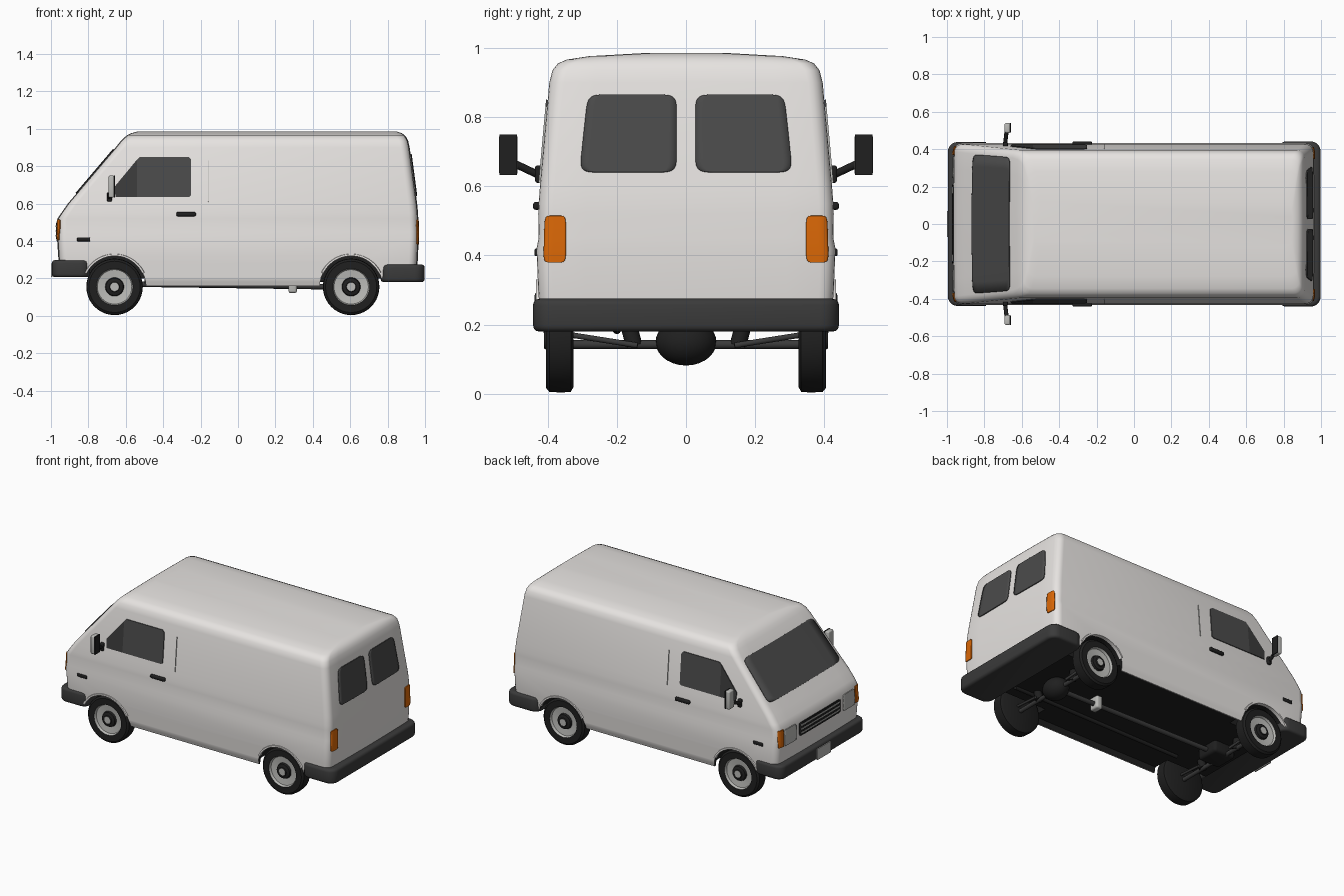
import bpy, bmesh, math
from mathutils import Vector, Matrix

cube = bpy.data.objects.get("Cube")
if cube:
    bpy.data.objects.remove(cube, do_unlink=True)


def material(name, r, g, b):
    m = bpy.data.materials.new(name)
    m.use_nodes = True
    m.diffuse_color = (r, g, b, 1)
    bsdf = next(n for n in m.node_tree.nodes if n.type == 'BSDF_PRINCIPLED')
    bsdf.inputs["Base Color"].default_value = (r, g, b, 1)
    return m


PAINT = material("off white paint", .80, .775, .755)
GLASS = material("dark glass", .07, .07, .07)
PLASTIC = material("bumper plastic", .043, .043, .043)
BLACK = material("black rubber", .014, .014, .014)
METAL = material("light metal", .50, .50, .48)
ORANGE = material("orange lens", .72, .14, .002)


def finish(bm, name, mats, smooth=True):
    bmesh.ops.recalc_face_normals(bm, faces=bm.faces)
    me = bpy.data.meshes.new(name)
    bm.to_mesh(me)
    bm.free()
    for m in mats:
        me.materials.append(m)
    ob = bpy.data.objects.new(name, me)
    bpy.context.collection.objects.link(ob)
    if smooth:
        shade(ob)
    return ob


def activate(ob):
    for o in bpy.context.selected_objects:
        o.select_set(False)
    ob.select_set(True)
    bpy.context.view_layer.objects.active = ob


def shade(ob):
    activate(ob)
    bpy.ops.object.shade_smooth_by_angle(angle=math.radians(32))


def box(name, lo, hi, mat, bevel=0.0, corner=0.0):
    """Box with optional rounded upright corners and softened edges."""
    lo, hi = Vector(lo), Vector(hi)
    bm = bmesh.new()
    size = Matrix.Diagonal([abs(c) for c in hi - lo]).to_4x4()
    bmesh.ops.create_cube(bm, size=1, matrix=Matrix.Translation((lo + hi) / 2) @ size)
    if corner:
        upright = [e for e in bm.edges if abs(e.verts[0].co.z - e.verts[1].co.z) > .01]
        bmesh.ops.bevel(bm, geom=upright, offset=corner, segments=5, profile=.5, affect='EDGES')
    if bevel:
        sharp = [e for e in bm.edges if e.calc_face_angle() > .5]
        bmesh.ops.bevel(bm, geom=sharp, offset=bevel, segments=3, profile=.5, affect='EDGES')
    return finish(bm, name, [mat])


def rod(name, a, b, r, mat, sides=16):
    a, b = Vector(a), Vector(b)
    turn = (b - a).to_track_quat('Z', 'Y').to_matrix().to_4x4()
    bm = bmesh.new()
    bmesh.ops.create_cone(bm, cap_ends=True, segments=sides, radius1=r, radius2=r,
                          depth=(b - a).length, matrix=Matrix.Translation((a + b) / 2) @ turn)
    return finish(bm, name, [mat])


# Body levels: height, nose x, tail x, half width
LEVELS = [(.16, -.94, .94, .405), (.20, -.95, .95, .42), (.30, -.96, .962, .427),
          (.42, -.968, .966, .432), (.45, -.968, .966, .426), (.52, -.965, .964, .427),
          (.55, -.945, .963, .426), (.60, -.91, .958, .422), (.90, -.655, .918, .395),
          (.935, -.627, .91, .386), (.955, -.607, .90, .37), (.966, -.592, .89, .345),
          (.976, -.572, .877, .28), (.985, -.54, .85, .12)]


def level(z):
    for a, b in zip(LEVELS, LEVELS[1:]):
        if z <= b[0]:
            t = (z - a[0]) / (b[0] - a[0])
            return [p + (q - p) * t for p, q in zip(a, b)]
    return LEVELS[-1]


CORNER = .042


def end_x(end, y, z):
    """Surface x of the slightly bowed, round-cornered nose (-1) or tail (1)."""
    _, nose, tail, hw = level(z)
    over = min(max(abs(y) - (hw - CORNER), 0), CORNER)
    back = .006 * (y / hw) ** 2 + CORNER - math.sqrt(CORNER ** 2 - over * over)
    return tail - back if end > 0 else nose + back


# Body shell: one round-cornered ring per level
bm = bmesh.new()
rings = []
for z, _, _, hw in LEVELS:
    inner = hw - CORNER
    corner = [inner + CORNER * math.sin(math.radians(a)) for a in (0, 18, 36, 54, 72, 90)]
    flat = [inner * i / 4 for i in range(-3, 4)]
    ys = [-y for y in reversed(corner)] + flat + corner
    pts = [(end_x(-1, y, z), y, z) for y in ys] + [(end_x(1, y, z), y, z) for y in reversed(ys)]
    rings.append([bm.verts.new(p) for p in pts])
for lo, hi in zip(rings, rings[1:]):
    n = len(lo)
    for i in range(n):
        bm.faces.new((lo[i], lo[(i + 1) % n], hi[(i + 1) % n], hi[i]))
bm.faces.new(rings[0])
bm.faces.new(rings[-1])
body = finish(bm, "body", [PAINT, BLACK], smooth=False)

# Cut the hollow underside and the wheel arches
AXLES = {"nose": -.66, "tail": .605}
HUB = .155
cutters = [box("floor_cutter", (-1.1, -.396, 0), (1.1, .396, .2), BLACK),
           box("nose_cutter", (-1.1, -.6, 0), (-.8, .6, .22), BLACK),
           box("tail_cutter", (.75, -.6, 0), (1.1, .6, .2), BLACK)]
for x in AXLES.values():
    for s in (1, -1):
        cutters.append(rod("arch_cutter", (x, s * .29, HUB), (x, s * .6, HUB), .168, BLACK, sides=40))
for c in cutters:
    c.hide_render = True
    c.data.materials.clear()
    for m in (PAINT, BLACK):
        c.data.materials.append(m)
    for p in c.data.polygons:
        p.material_index = 1
    mod = body.modifiers.new("cut", 'BOOLEAN')
    mod.operation, mod.solver, mod.object = 'DIFFERENCE', 'EXACT', c
    activate(body)
    bpy.ops.object.modifier_apply(modifier=mod.name)
    bpy.data.objects.remove(c, do_unlink=True)
shade(body)


def thicken(ob):
    mod = ob.modifiers.new("thickness", 'SOLIDIFY')
    mod.thickness, mod.offset = .006, 0


def skin(name, end, y0, y1, z0, z1, mat, power=8.0, taper=0.0):
    """Rounded plate that follows the nose or tail; taper narrows the outer top edge."""
    bm = bmesh.new()
    rows = []
    for i in range(1, 24):
        a = math.pi * (i / 24 - .5)
        v = math.copysign(abs(math.sin(a)) ** (2 / power), a)
        w = math.cos(a) ** (2 / power)
        z = (z0 + z1) / 2 + v * (z1 - z0) / 2
        k = taper * (v + 1) / 2
        a0 = y0 + (k if y0 < 0 and abs(y0) >= abs(y1) else 0)
        a1 = y1 - (k if y1 > 0 and abs(y1) >= abs(y0) else 0)
        row = []
        for j in range(13):
            y = (a0 + a1) / 2 + w * (a1 - a0) / 2 * (j / 6 - 1)
            row.append(bm.verts.new((end_x(end, y, z) + end * .003, y, z)))
        rows.append(row)
    for p, q in zip(rows, rows[1:]):
        for j in range(12):
            bm.faces.new((p[j], p[j + 1], q[j + 1], q[j]))
    thicken(finish(bm, name, [mat]))


def side_plate(name, points, mat):
    """Flat plate lying on both body sides, outlined by x, z points."""
    for s, tag in ((1, "left"), (-1, "right")):
        bm = bmesh.new()
        bm.faces.new([bm.verts.new((x, s * (level(z)[3] + .002), z)) for x, z in points])
        thicken(finish(bm, f"{name}_{tag}", [mat], smooth=False))


# Glass
skin("windshield", -1, -.372, .372, .655, .89, GLASS, 14, .015)
side_plate("door_window", [(-.54, .635), (-.26, .635), (-.25, .645), (-.25, .835), (-.265, .85),
                           (-.525, .85), (-.54, .835)], GLASS)
side_plate("quarter_window", [(-.655, .635), (-.54, .635), (-.54, .835), (-.66, .69)], PLASTIC)

# Door seams
side_plate("door_seam", [(-.161, .61), (-.158, .61), (-.158, .83), (-.161, .83)], METAL)

# Nose grille with slats
skin("grille", -1, -.21, .21, .41, .495, BLACK, 16)
for i in range(3):
    z = .425 + i * .025
    box(f"grille_slat_{i + 1}", (-.976, -.2, z), (-.96, .2, z + .007), METAL)

for s, tag in ((1, "left"), (-1, "right")):
    def span(a, b):
        return sorted((s * a, s * b))

    # Lamps and tail windows
    skin(f"headlight_{tag}", -1, *span(.245, .36), .40, .505, METAL, 12)
    skin(f"indicator_{tag}", -1, *span(.37, .414), .405, .515, ORANGE, 12)
    skin(f"tail_light_{tag}", 1, *span(.347, .411), .38, .515, ORANGE, 7, .004)
    skin(f"tail_window_{tag}", 1, *span(.027, .308), .64, .865, GLASS, 9, .024)

    # Door handle and side marker
    box(f"door_handle_{tag}", (-.33, s * .42, .532), (-.225, s * .442, .555), BLACK, .008)
    box(f"side_marker_{tag}", (-.86, s * .42, .398), (-.79, s * .438, .42), BLACK, .005)

    # Wing mirror
    rod(f"mirror_arm_{tag}", (-.69, s * .42, .63), (-.68, s * .505, .67), .011, BLACK)
    box(f"mirror_foot_{tag}", (-.70, s * .41, .61), (-.675, s * .436, .66), BLACK, .006)
    box(f"mirror_shell_{tag}", (-.692, s * .487, .632), (-.662, s * .54, .75), METAL, .008)
    box(f"mirror_glass_{tag}", (-.664, s * .488, .633), (-.657, s * .539, .749), BLACK)

# Bumpers and number plate
box("nose_bumper", (-.995, -.438, .207), (-.79, .438, .298), PLASTIC, .016, .05)
box("tail_bumper", (.762, -.442, .18), (.998, .442, .275), PLASTIC, .018, .055)
box("number_plate", (-1.0, -.07, .208), (-.992, .07, .28), METAL)

# Wheels: a spun tyre, rim and hub profile (radius, depth)
WHEEL = [(0, .325), (.135, .325), (.149, .333), (.151, .36), (.149, .395), (.137, .405), (.098, .405),
         (.092, .39), (.05, .385), (.046, .398), (.027, .403), (.024, .41), (0, .41)]
LIP = [(.165, .41), (.165, .433), (.175, .433), (.181, .41)]


def spun(name, profile, x, s, start, angle, mats, rule):
    """Profile swept about the wheel axis from a start angle."""
    bm = bmesh.new()
    verts = [bm.verts.new((x + r * math.cos(start), s * y, HUB + r * math.sin(start))) for r, y in profile]
    edges = [bm.edges.new(p) for p in zip(verts, verts[1:])]
    bmesh.ops.spin(bm, geom=verts + edges, cent=(x, 0, HUB), axis=(0, -1, 0), angle=angle, steps=40)
    bmesh.ops.remove_doubles(bm, verts=bm.verts, dist=.0005)
    for f in bm.faces:
        c = f.calc_center_median()
        f.material_index = rule(math.hypot(c.x - x, c.z - HUB), abs(c.y))
    finish(bm, name, mats)


def wheel_rule(r, depth):
    return 1 if depth > .36 and (r < .025 or .048 < r < .098) else 0


for place, x in AXLES.items():
    for s, tag in ((1, "left"), (-1, "right")):
        spun(f"{place}_wheel_{tag}", WHEEL, x, s, 0, math.tau, [BLACK, METAL], wheel_rule)
        spun(f"{place}_arch_lip_{tag}", LIP, x, s, .45, math.pi - .9, [PAINT], lambda r, d: 0)
        # Suspension
        rod(f"{place}_strut_{tag}", (x, s * .15, .14), (x, s * .17, .215), .024, BLACK)
        rod(f"{place}_arm_{tag}", (x + .04, s * .14, .14), (x + .02, s * .33, .17), .008, PLASTIC)
    rod(f"{place}_axle", (x, -.33, .143), (x, .33, .143), .013, PLASTIC)

# Differential, engine sump and drive shaft
bm = bmesh.new()
bmesh.ops.create_uvsphere(bm, u_segments=24, v_segments=14, radius=1,
                          matrix=Matrix.Translation((.605, 0, .15)) @ Matrix.Diagonal((.075, .088, .068, 1)))
finish(bm, "differential", [BLACK])
box("engine_sump", (-.72, -.08, .13), (-.56, .08, .215), BLACK, .02)
rod("drive_shaft", (-.57, 0, .17), (.55, 0, .155), .015, PLASTIC)
rod("exhaust_pipe", (-.5, -.2, .185), (.75, -.2, .195), .012, BLACK)
box("shaft_bearing", (.27, -.035, .122), (.315, .035, .212), METAL, .012)
